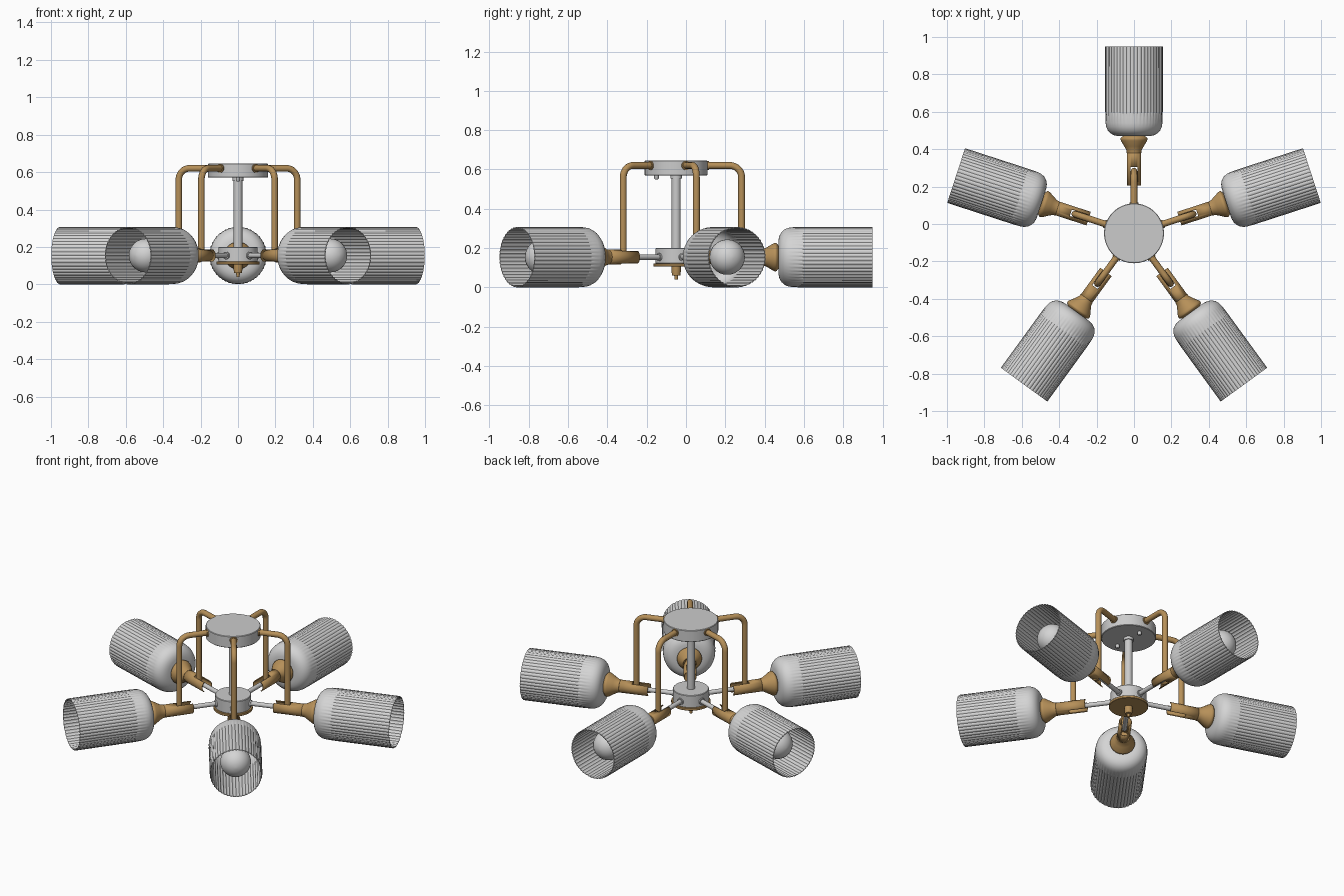
import bpy, bmesh, math
from mathutils import Matrix, Vector

cube = bpy.data.objects.get("Cube")
if cube:
    bpy.data.objects.remove(cube, do_unlink=True)

CY = -0.05      # centre of the fitting in y
AXIS_Z = 0.154  # height of the lamp axes


def material(name, rgb):
    m = bpy.data.materials.new(name)
    m.use_nodes = True
    m.diffuse_color = (*rgb, 1)
    m.node_tree.nodes["Principled BSDF"].inputs["Base Color"].default_value = (*rgb, 1)
    return m


SILVER = material("silver grey", (0.6, 0.6, 0.6))
GLASS = material("pale glass", (0.66, 0.66, 0.66))
GOLD = material("aged gold", (0.47, 0.28, 0.1))


def finish(name, mesh, mat, matrix):
    mesh.transform(matrix)
    mesh.materials.clear()
    mesh.materials.append(mat)
    ob = bpy.data.objects.new(name, mesh)
    bpy.context.collection.objects.link(ob)
    bpy.ops.object.select_all(action='DESELECT')
    ob.select_set(True)
    bpy.context.view_layer.objects.active = ob
    bpy.ops.object.shade_smooth_by_angle(angle=math.radians(40))
    return ob


def lathe(name, profile, mat, matrix, seg=32, rib=None, closed=False, cap=True, drop=None):
    """Revolve (height, radius) points about local z; rib varies the radius, drop removes faces."""
    bm = bmesh.new()
    rings = []
    for h, r in profile:
        ring = []
        for i in range(seg):
            a = math.tau * i / seg
            q = r + (rib(h, a) if rib else 0)
            ring.append(bm.verts.new((q * math.cos(a), q * math.sin(a), h)))
        rings.append(ring)
    pairs = list(zip(rings, rings[1:]))
    if closed:
        pairs.append((rings[-1], rings[0]))
    for lo, hi in pairs:
        for i in range(seg):
            j = (i + 1) % seg
            bm.faces.new((lo[i], lo[j], hi[j], hi[i]))
    if cap and not closed:
        bm.faces.new(rings[0])
        bm.faces.new(rings[-1])
    bmesh.ops.recalc_face_normals(bm, faces=bm.faces)
    if drop:
        bad = [f for f in bm.faces if drop(f.calc_center_median())]
        bmesh.ops.delete(bm, geom=bad, context='FACES')
    mesh = bpy.data.meshes.new(name)
    bm.to_mesh(mesh)
    bm.free()
    return finish(name, mesh, mat, matrix)


def pipe(name, points, radius, mat, matrix):
    cu = bpy.data.curves.new(name + "_path", 'CURVE')
    cu.dimensions = '3D'
    cu.bevel_depth = radius
    cu.bevel_resolution = 4
    cu.use_fill_caps = True
    sp = cu.splines.new('POLY')
    sp.points.add(len(points) - 1)
    for p, co in zip(sp.points, points):
        p.co = (*co, 1)
    tmp = bpy.data.objects.new(name + "_tmp", cu)
    bpy.context.collection.objects.link(tmp)
    bpy.context.view_layer.update()
    mesh = bpy.data.meshes.new_from_object(tmp.evaluated_get(bpy.context.evaluated_depsgraph_get()))
    bpy.data.objects.remove(tmp, do_unlink=True)
    mesh.name = name
    return finish(name, mesh, mat, matrix)


def flute(h, a):
    # ribs fade in past the smooth shoulder
    return 0.0035 * min(1, max(0, (h - 0.58) / 0.06)) * (abs(math.sin(24 * a)) - 0.7)


# Central column, all turned about the vertical axis
C = Matrix.Translation((0, CY, 0))
lathe("canopy", [(0.57, 0.157), (0.573, 0.16), (0.642, 0.16), (0.645, 0.157)], SILVER, C, 64)
lathe("stem", [(0.19, 0.023), (0.58, 0.023)], SILVER, C)
lathe("stem_collar", [(0.553, 0.029), (0.575, 0.029)], SILVER, C)
lathe("hub", [(0.12, 0.102), (0.123, 0.105), (0.197, 0.105), (0.2, 0.102)], SILVER, C, 64)
lathe("hub_plate", [(0.106, 0.113), (0.108, 0.115), (0.12, 0.115), (0.122, 0.113)], GOLD, C, 64)
lathe("finial", [(0.04, 0.008), (0.06, 0.01), (0.061, 0.021), (0.085, 0.024), (0.107, 0.024)], GOLD, C)
for i, dy in enumerate((-0.1, 0.1)):
    lathe(f"canopy_screw_{i + 1}", [(0.55, 0.008), (0.555, 0.012), (0.572, 0.012)], SILVER,
          Matrix.Translation((0, CY + dy, 0)), 16)

# Shade: smooth shoulder, fluted barrel, thin wall
outer = [(0.52, 0.03), (0.52, 0.085), (0.525, 0.108), (0.535, 0.126), (0.55, 0.14),
         (0.57, 0.149), (0.59, 0.152), (0.62, 0.153), (0.65, 0.153), (1.0, 0.153)]
inner = [(max(h, 0.524) if h < 1 else h, r - 0.004) for h, r in reversed(outer)]
# Globe bulb on a narrow neck
ball = [(0.84 - 0.09 * math.cos(math.radians(t)), 0.09 * math.sin(math.radians(t)))
        for t in range(25, 180, 10)]
bulb = [(0.62, 0.028), (0.71, 0.03)] + ball + [(0.93, 0.002)]
# Elbowed pipe from the canopy down into the holder
bend = [(0.273 + 0.06 * math.sin(math.radians(t)), 0, 0.56 + 0.06 * math.cos(math.radians(t)))
        for t in range(0, 91, 10)]
elbow = [(0.14, 0, 0.62)] + bend + [(0.333, 0, 0.15)]

for n in range(5):
    turn = C @ Matrix.Rotation(math.radians(90 + 72 * n), 4, 'Z')
    out = turn @ Matrix.Translation((0, 0, AXIS_Z)) @ Matrix.Rotation(math.pi / 2, 4, 'Y')
    top = turn @ Matrix.Translation((0, 0, 0.62)) @ Matrix.Rotation(math.pi / 2, 4, 'Y')
    k = n + 1
    pipe(f"support_pipe_{k}", elbow, 0.0175, GOLD, turn)
    lathe(f"canopy_collar_{k}", [(0.145, 0.023), (0.166, 0.023)], GOLD, top, 24)
    lathe(f"spoke_{k}", [(0.09, 0.014), (0.34, 0.014)], SILVER, out, 20)
    lathe(f"hub_collar_{k}", [(0.095, 0.02), (0.112, 0.02)], SILVER, out, 24)
    # Holder tube, split above and below around the pipe
    holder = lathe(f"holder_tube_{k}", [(0.255, 0.038), (0.355, 0.038), (0.45, 0.038)], GOLD, out, 32,
                   cap=False, drop=lambda c: c.z < 0.33 and abs(c.y) < 0.02)
    wall = holder.modifiers.new("wall", 'SOLIDIFY')
    wall.thickness = 0.006
    lathe(f"holder_cup_{k}", [(0.43, 0.039), (0.445, 0.041), (0.465, 0.052), (0.495, 0.07),
                              (0.505, 0.073), (0.511, 0.071), (0.523, 0.055)], GOLD, out, 40)
    lathe(f"lamp_socket_{k}", [(0.52, 0.034), (0.64, 0.034)], GOLD, out, 24)
    lathe(f"shade_{k}", outer + inner, GLASS, out, 192, rib=flute, closed=True)
    lathe(f"bulb_{k}", bulb, GLASS, out, 32)
